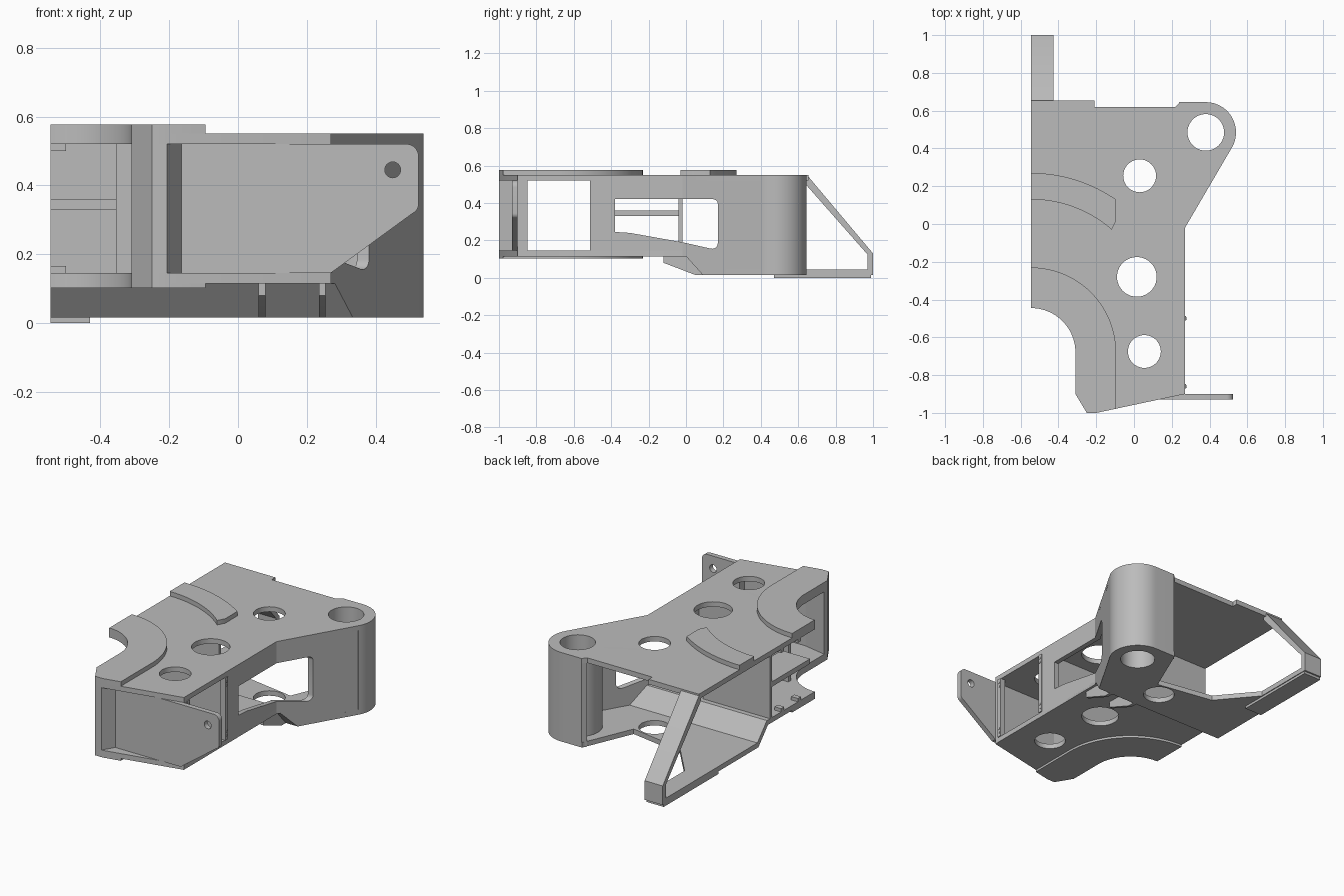
import bpy, bmesh
from math import sin, cos, radians

cube = bpy.data.objects.get("Cube")
if cube:
    bpy.data.objects.remove(cube)

grey = bpy.data.materials.new("plain_grey")
grey.use_nodes = True
colour = (0.5, 0.5, 0.5, 1)
grey.diffuse_color = colour
grey.node_tree.nodes["Principled BSDF"].inputs["Base Color"].default_value = colour

CUT = -0.545            # open centre plane
TOP, SKIN = 0.55, 0.03  # top height and plate thickness
DECK, LOW = 0.115, 0.015  # undersides of the front and rear floors
SLOPE = 0.584           # slant of the rear side wall


def arc(cx, cy, r, a, b, n=24):
    """Points on an arc from angle a to angle b, in degrees."""
    angles = [radians(a + (b - a) * i / n) for i in range(n + 1)]
    return [(cx + r * cos(t), cy + r * sin(t)) for t in angles]


def ring(cx, cy, r, n=40):
    return arc(cx, cy, r, 0, 360, n)[:-1]


def rect(a0, b0, a1, b1):
    return [(a0, b0), (a1, b0), (a1, b1), (a0, b1)]


def slab(name, loops, lo, hi, axis="z", warp=None):
    """Fill an outline with holes and extrude it from lo to hi along an axis."""
    curve = bpy.data.curves.new(name, "CURVE")
    curve.dimensions = "2D"
    curve.fill_mode = "BOTH"
    curve.extrude = (hi - lo) / 2
    for loop in loops:
        spline = curve.splines.new("POLY")
        spline.points.add(len(loop) - 1)
        spline.use_cyclic_u = True
        for point, (a, b) in zip(spline.points, loop):
            point.co = (a, b, 0, 1)
    helper = bpy.data.objects.new(name + "_outline", curve)
    bpy.context.collection.objects.link(helper)
    bpy.context.view_layer.update()
    graph = bpy.context.evaluated_depsgraph_get()
    mesh = bpy.data.meshes.new_from_object(helper.evaluated_get(graph))
    bpy.data.objects.remove(helper)
    bm = bmesh.new()
    bm.from_mesh(mesh)
    bmesh.ops.remove_doubles(bm, verts=bm.verts, dist=0.0002)
    for v in bm.verts:
        a, b, h = v.co.x, v.co.y, v.co.z + (lo + hi) / 2
        v.co = {"z": (a, b, h), "x": (h, a, b), "y": (a, h, b)}[axis]
        if warp:
            v.co = warp(v.co)
    bmesh.ops.recalc_face_normals(bm, faces=bm.faces)
    bm.to_mesh(mesh)
    bm.free()
    mesh.name = name
    mesh.materials.clear()
    mesh.materials.append(grey)
    obj = bpy.data.objects.new(name, mesh)
    bpy.context.collection.objects.link(obj)
    bpy.ops.object.select_all(action="DESELECT")
    obj.select_set(True)
    bpy.context.view_layer.objects.active = obj
    bpy.ops.object.shade_smooth_by_angle(angle=radians(30))
    return obj


def box(name, x0, x1, y0, y1, z0, z1):
    return slab(name, [rect(x0, y0, x1, y1)], z0, z1)


# Shared outlines
arch = arc(CUT, -0.68, 0.235, 0, 90)
nose = [(0.27, -0.9), (-0.2, -1), (-0.25, -1), (-0.31, -0.9)]
front_holes = [ring(0.015, -0.28, 0.105), ring(0.055, -0.675, 0.087)]
rear_hole = ring(0.03, 0.255, 0.087)
bore = ring(0.38, 0.485, 0.097)

# Top plate
top_outline = ([(CUT, 0.655), (-0.21, 0.655), (-0.21, 0.62), (0.22, 0.62), (0.245, 0.645)]
               + arc(0.38, 0.485, 0.16, 90, -30.3) + [(0.27, -0.02)] + nose + arch)
slab("top_plate", [top_outline, rear_hole, bore] + front_holes, TOP - SKIN, TOP)

# Front floor, ramp and low rear floor
slab("front_floor", [[(CUT, 0.01), (0.285, 0.01), (0.27, -0.02)] + nose + arch] + front_holes,
     DECK, DECK + SKIN)
slab("floor_ramp", [[(0, DECK), (0.09, LOW), (0.1, LOW + SKIN), (0.01, DECK + SKIN)]],
     CUT, 0.27, "x",
     lambda p: (p.x if p.x < 0 else 0.27 + SLOPE * (p.y + 0.02), p.y, p.z))
rear_floor = ([(CUT, 0.09), (0.334, 0.09)] + arc(0.38, 0.485, 0.16, -30.3, 90)
              + [(0.24, 0.645), (0.11, 0.34), (-0.24, 0.4), (-0.425, 0.62), (CUT, 0.62)])
slab("rear_floor", [rear_floor, rear_hole, bore], LOW, LOW + SKIN)

# Raised rims around the arch, above and below
rim = (arc(CUT, -0.68, 0.45, 90, 0) + [(-0.095, -0.978), (-0.2, -1), (-0.25, -1), (-0.31, -0.9)]
       + arch)
slab("upper_arch_rim", [rim], TOP, 0.577)
slab("lower_arch_rim", [rim], 0.102, DECK)

# Curved raised pad on the top
pad = arc(CUT, -0.52, 0.79, 90, 55.3) + arc(CUT, -0.52, 0.65, 49, 90)
pad.insert(25, (-0.095, 0.015))
slab("curved_top_pad", [pad], TOP, 0.577)

# Corner tower with a bore
slab("corner_tower", [arc(0.38, 0.485, 0.16, -30.3, 90) + [(0.245, 0.645), (0.225, 0.62)]
                      + arc(0.38, 0.485, 0.135, 140, 260), bore], LOW, TOP)

# Side wall: straight front half and slanted rear half share one window
slab("front_side_wall",
     [[(-0.9, DECK), (-0.02, DECK), (-0.02, 0.19), (-0.3, 0.24), (-0.38, 0.245),
       (-0.38, 0.42), (-0.02, 0.42), (-0.02, TOP), (-0.9, TOP)],
      rect(-0.85, 0.145, -0.51, 0.52)], 0.24, 0.27, "x")
slab("rear_side_wall",
     [[(-0.02, DECK), (0, DECK), (0.09, LOW), (0.403, LOW), (0.403, TOP), (-0.02, TOP),
       (-0.02, 0.42)] + arc(0.145, 0.395, 0.025, 90, 0, 6)
      + arc(0.14, 0.185, 0.03, 0, -105, 6) + [(-0.02, 0.19)]],
     0.235, 0.27, "x", lambda p: (p.x + SLOPE * (p.y + 0.02), p.y, p.z))

# Slim screw posts in the side opening
for y in (-0.86, -0.5):
    box("screw_post", 0.262, 0.276, y - 0.012, y + 0.012, 0.145, 0.52)
    for z in (0.17, 0.195, 0.47, 0.495):
        slab("screw_head", [ring(y, z, 0.007, 12)], 0.276, 0.279, "x")

# Front panel with pierced ear
panel = ([(-0.2, 0.145), (0.27, 0.145), (0.51, 0.32)] + arc(0.495, 0.345, 0.03, -50, 0, 5)
         + arc(0.49, 0.485, 0.035, 0, 90, 8) + [(-0.2, 0.52)])
slab("front_panel", [panel, ring(0.45, 0.445, 0.023, 24)], -0.93, -0.9, "y")

# Front corner post
slab("front_post", [[(-0.31, -0.9), (-0.25, -1), (-0.207, -1), (-0.165, -0.93),
                     (-0.165, -0.9), (-0.31, -0.87)]], DECK, TOP)

# Inner cross walls and shelf
box("rear_cross_wall", CUT, -0.1, -0.04, -0.02, DECK, TOP - 0.01)
box("front_cross_wall", -0.355, 0.25, -0.49, -0.465, DECK + 0.01, TOP - 0.01)
box("inner_shelf", CUT, -0.355, -0.4, -0.03, 0.33, 0.36)

# Small clips on the open edge
for y in (-0.3, -0.14):
    for z in (0.145, 0.5):
        box("edge_clip", CUT, -0.5, y - 0.015, y + 0.015, z, z + 0.02)

# Gussets under the floor
for x in (0.07, 0.245):
    slab("floor_gusset", [[(-0.12, DECK), (-0.12, 0.08), (0.05, LOW), (0.09, LOW), (0, DECK)]],
         x - 0.01, x + 0.01, "x")

# Rear strut, foot and base bar
slab("rear_strut", [[(0.635, TOP), (0.655, TOP - 0.01), (1, 0.13), (1, LOW), (0.6, LOW),
                     (0.6, LOW + SKIN), (0.97, LOW + SKIN), (0.97, 0.125), (0.635, 0.505)]],
     CUT, -0.425, "x")
box("rear_foot_pad", CUT, -0.43, 0.47, 0.99, 0, LOW)
